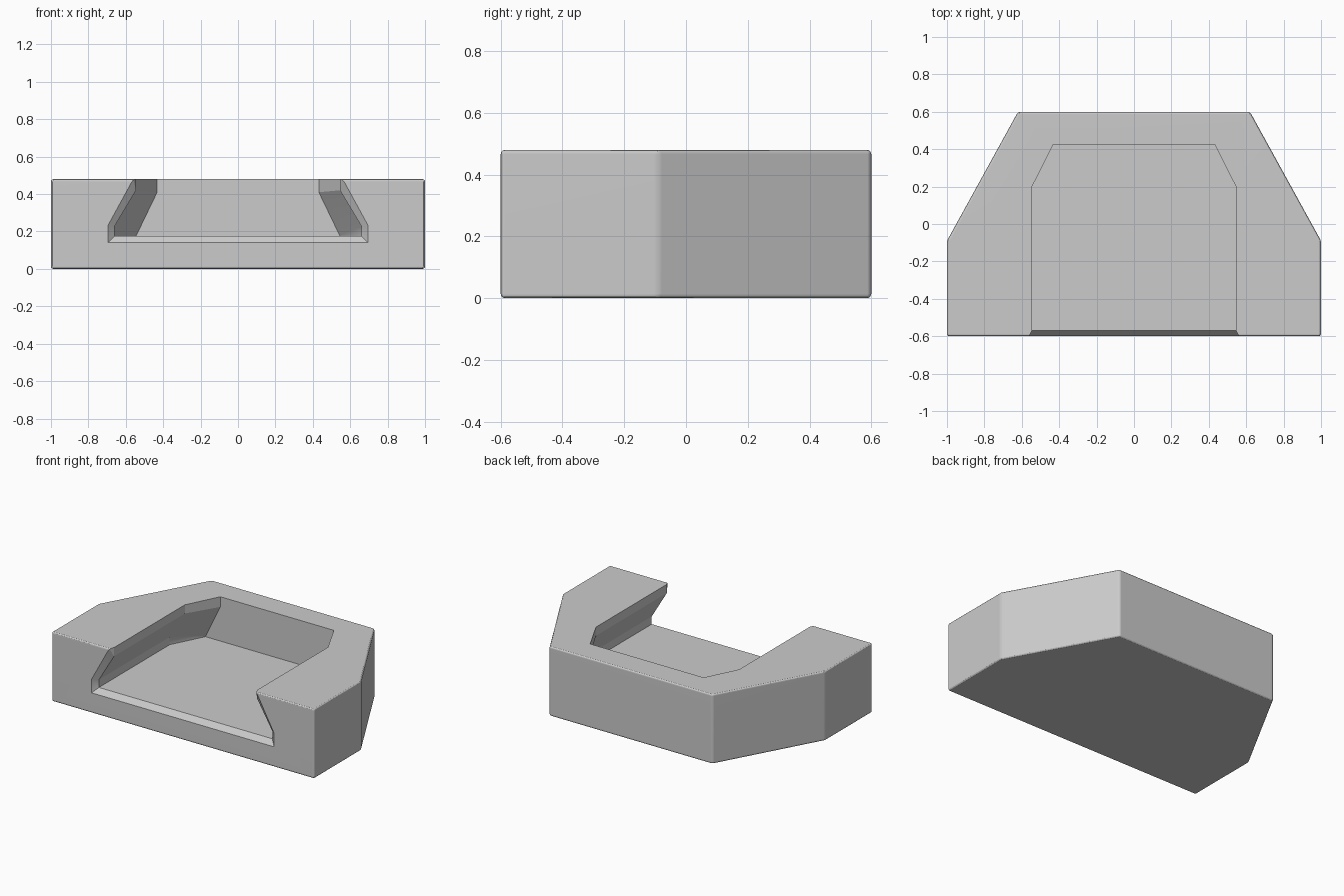
import bpy, bmesh, math

if "Cube" in bpy.data.objects:
    bpy.data.objects.remove(bpy.data.objects["Cube"])


def make_loft(name, rings):
    """Closed solid skinned through matching rings of points."""
    bm = bmesh.new()
    loops = [[bm.verts.new(p) for p in ring] for ring in rings]
    n = len(loops[0])
    for a, b in zip(loops, loops[1:]):
        for i in range(n):
            j = (i + 1) % n
            bm.faces.new((a[i], a[j], b[j], b[i]))
    bm.faces.new(loops[0])
    bm.faces.new(loops[-1])
    bmesh.ops.recalc_face_normals(bm, faces=bm.faces)
    mesh = bpy.data.meshes.new(name)
    bm.to_mesh(mesh)
    bm.free()
    obj = bpy.data.objects.new(name, mesh)
    bpy.context.collection.objects.link(obj)
    return obj


# Dock body: six-sided plan, tapered toward the back
half_plan = [(1.0, -0.6), (1.0, -0.09), (0.62, 0.6)]
plan = half_plan + [(-x, y) for x, y in reversed(half_plan)]
body = make_loft("dock_body", [[(x, y, z) for x, y in plan] for z in (0, 0.48)])

# Dovetail pocket: half cross-sections (x, z) along y, flared at the front mouth
mouth = [(0.695, 0.14), (0.695, 0.233), (0.56, 0.48), (0.56, 0.6)]
slot = [(0.66, 0.175), (0.66, 0.228), (0.545, 0.42), (0.545, 0.6)]
rear = [(0.545, 0.175), (0.543, 0.18), (0.432, 0.41), (0.432, 0.6)]
stations = [(-0.7, mouth), (-0.6, mouth), (-0.57, slot), (0.2, slot), (0.425, rear)]
rings = []
for y, half in stations:
    section = half + [(-x, z) for x, z in reversed(half)]
    rings.append([(x, y, z) for x, z in section])
cutter = make_loft("pocket_cutter", rings)
cutter.hide_render = True

# Softened outer edges, then the pocket cut
bevel = body.modifiers.new("edge_round", "BEVEL")
bevel.width = 0.014
bevel.segments = 3
bevel.limit_method = "ANGLE"
bevel.angle_limit = math.radians(20)
cut = body.modifiers.new("pocket", "BOOLEAN")
cut.operation = "DIFFERENCE"
cut.solver = "EXACT"
cut.object = cutter

bpy.ops.object.select_all(action="DESELECT")
body.select_set(True)
bpy.context.view_layer.objects.active = body
for name in ("edge_round", "pocket"):
    bpy.ops.object.modifier_apply(modifier=name)
bpy.data.objects.remove(cutter)

# Smooth rounded edges with flat main faces
bpy.ops.object.shade_smooth_by_angle(angle=math.radians(25))
weighted = body.modifiers.new("flat_faces", "WEIGHTED_NORMAL")
weighted.keep_sharp = True
